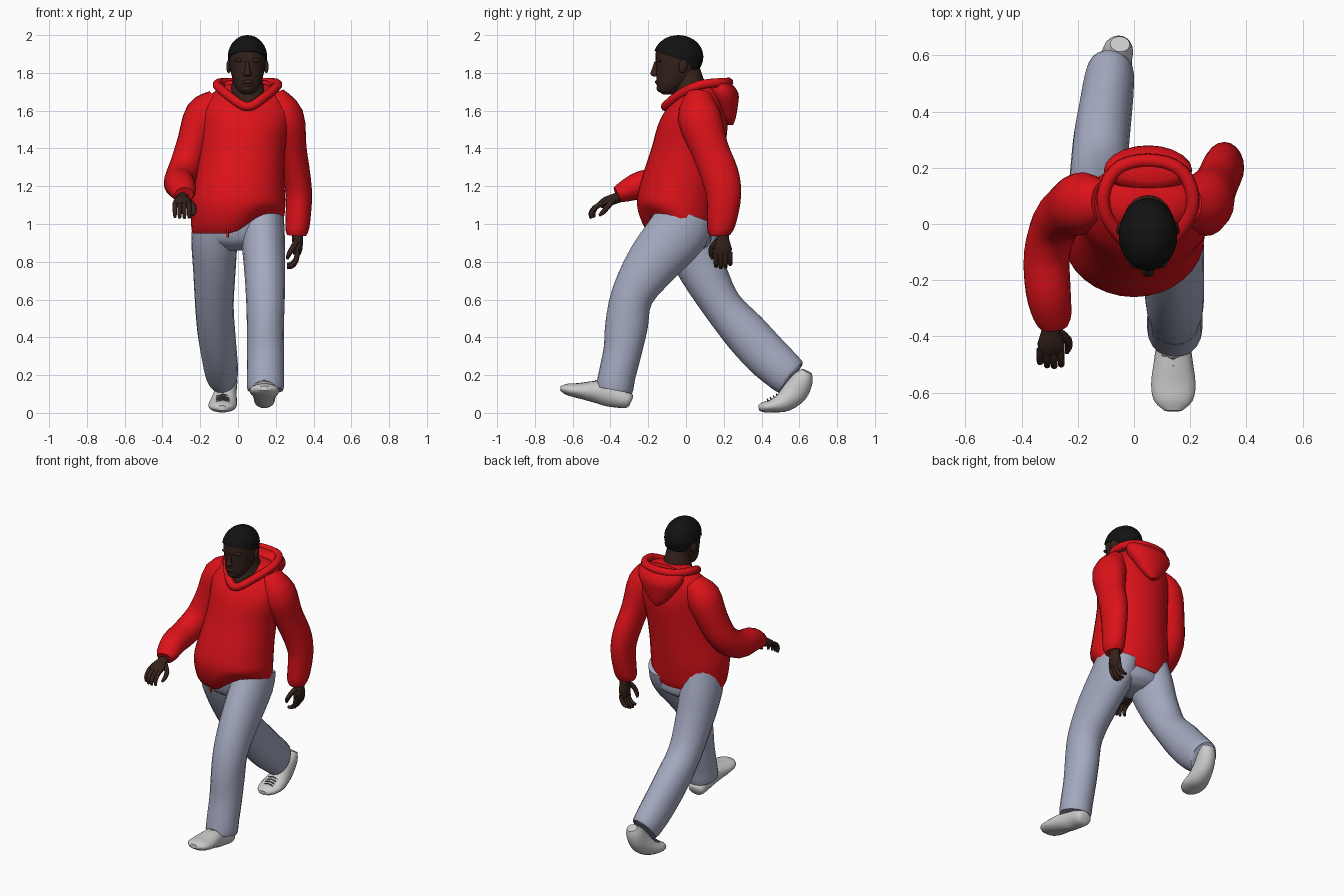
import bpy, bmesh, math
from mathutils import Vector, Matrix


def material(name, rgb):
    m = bpy.data.materials.new(name)
    m.diffuse_color = (*rgb, 1)
    return m


RED = material("red_cloth", (0.72, 0.006, 0.01))
BLUE = material("grey_blue_cloth", (0.37, 0.40, 0.53))
SKIN = material("skin", (0.035, 0.016, 0.011))
HAIR = material("hair", (0.006, 0.006, 0.006))
SHOE = material("shoe_white", (0.68, 0.68, 0.67))
LACE = material("lace_grey", (0.15, 0.15, 0.15))


def finish(obj, mat, angle=50):
    obj.data.materials.append(mat)
    bpy.ops.object.select_all(action='DESELECT')
    obj.select_set(True)
    bpy.context.view_layer.objects.active = obj
    bpy.ops.object.shade_smooth_by_angle(angle=math.radians(angle))
    return obj


def smooth_path(pts, steps):
    """Catmull-Rom samples through rows of (x, y, z, half width, half depth)."""
    out = []
    for i in range(len(pts) - 1):
        p = [pts[max(i - 1, 0)], pts[i], pts[i + 1], pts[min(i + 2, len(pts) - 1)]]
        for s in range(steps):
            t = s / steps
            out.append([0.5 * (2 * b + (c - a) * t + (2 * a - 5 * b + 4 * c - d) * t * t
                               + (3 * b - a - 3 * c + d) * t ** 3) for a, b, c, d in zip(*p)])
    return out + [list(pts[-1])]


def loft(name, paths, mat, n=20, steps=3, flat=False, matrix=None, edit=None):
    """Elliptical sections swept along one or more paths, capped at both ends."""
    bm = bmesh.new()
    for pts in paths:
        rows = smooth_path(pts, steps)
        cs = [Vector(r[:3]) for r in rows]
        prev = None
        for i, r in enumerate(rows):
            t = (cs[min(i + 1, len(cs) - 1)] - cs[max(i - 1, 0)]).normalized()
            if flat:
                t = Vector((0, 0, 1))
            u = (Vector((1, 0, 0)) - t * t.x).normalized()
            v = t.cross(u)
            a, b = max(r[3], 0.002), max(r[4], 0.002)
            ring = [bm.verts.new(cs[i] + u * a * math.cos(k * math.tau / n) + v * b * math.sin(k * math.tau / n))
                    for k in range(n)]
            if prev:
                for k in range(n):
                    bm.faces.new((prev[k], prev[(k + 1) % n], ring[(k + 1) % n], ring[k]))
            else:
                bm.faces.new(ring[::-1])
            prev = ring
        bm.faces.new(prev)
    if edit:
        for v in bm.verts:
            edit(v)
    if matrix:
        bm.transform(matrix)
    bmesh.ops.recalc_face_normals(bm, faces=bm.faces[:])
    me = bpy.data.meshes.new(name)
    bm.to_mesh(me)
    bm.free()
    obj = bpy.data.objects.new(name, me)
    bpy.context.collection.objects.link(obj)
    return finish(obj, mat)


def ball(name, loc, size, mat, rot=(0, 0, 0)):
    bpy.ops.mesh.primitive_uv_sphere_add(segments=20, ring_count=12, location=loc, rotation=rot)
    obj = bpy.context.object
    obj.name, obj.scale = name, size
    return finish(obj, mat)


def cord(name, pts, depth, mat, cyclic=False):
    cu = bpy.data.curves.new(name, 'CURVE')
    cu.dimensions, cu.bevel_depth, cu.bevel_resolution, cu.resolution_u = '3D', depth, 2, 4
    sp = cu.splines.new('NURBS' if cyclic else 'POLY')
    sp.points.add(len(pts) - 1)
    for p, co in zip(sp.points, pts):
        p.co = (*co, 1)
    sp.use_cyclic_u, sp.order_u = cyclic, 3
    cu.materials.append(mat)
    obj = bpy.data.objects.new(name, cu)
    bpy.context.collection.objects.link(obj)


def clamp(v):
    return min(1, max(0, v))


# Hoodie body with belly; hem lifted over the leading thigh
def lift_hem(v):
    x, y, z = v.co
    v.co.z += 0.1 * clamp((1.14 - z) / 0.17) * clamp((x + 0.02) / 0.14) * clamp((0.14 - y) / 0.22)


loft("hoodie_body", [[(0, -.03, .98, .2, .13), (0, -.03, .95, .24, .17), (0, -.043, 1.03, .25, .202),
     (0, -.043, 1.13, .25, .217), (.01, -.022, 1.25, .235, .21), (.025, .012, 1.4, .225, .195),
     (.04, .035, 1.52, .235, .185), (.04, .05, 1.6, .24, .16), (.045, .07, 1.67, .205, .125),
     (.05, .08, 1.73, .13, .085), (.05, .08, 1.745, .06, .04)]], RED, n=32, flat=True, edit=lift_hem)
cord("zip_pull", [(-.055, -.21, .98), (-.055, -.205, .93)], .007, RED)

# Hood: collar roll and hanging bag
cord("hood_collar", [(.05, -.125, 1.605), (-.04, -.06, 1.67), (-.125, .06, 1.74), (-.08, .2, 1.75), (.05, .235, 1.75),
     (.18, .2, 1.75), (.225, .06, 1.74), (.14, -.06, 1.67)], .025, RED, True)
loft("hood_bag", [[(.05, .235, 1.525, .02, .015), (.05, .225, 1.56, .065, .038), (.05, .21, 1.63, .12, .065),
     (.05, .195, 1.69, .155, .083), (.05, .185, 1.74, .15, .06), (.05, .18, 1.76, .11, .03)]], RED, flat=True)

# Sleeves: one swings forward, one hangs back
loft("forward_sleeve", [[(-.11, .08, 1.66, .06, .07), (-.18, .075, 1.58, .1, .11), (-.235, .05, 1.43, .088, .1),
     (-.28, 0, 1.3, .085, .09), (-.31, -.11, 1.225, .082, .085), (-.305, -.24, 1.205, .08, .075),
     (-.29, -.33, 1.17, .068, .055), (-.285, -.365, 1.155, .05, .042)]], RED)
loft("rear_sleeve", [[(.19, .07, 1.68, .06, .07), (.25, .07, 1.57, .098, .115), (.285, .125, 1.4, .078, .1),
     (.31, .18, 1.26, .073, .1), (.322, .2, 1.15, .07, .092), (.318, .19, 1.03, .066, .08),
     (.312, .18, .97, .062, .068), (.31, .18, .94, .05, .055)]], RED)

# Hands with curled fingers and thumb, modelled hanging down then placed
hand = [[(0, 0, .03, .03, .034), (0, 0, -.02, .028, .035), (0, 0, -.07, .027, .05), (-.005, 0, -.105, .018, .046)]]
for i in range(4):
    y, s = -.036 + .025 * i, (.92, 1, .96, .8)[i]
    hand.append([(0, y, -.09, .014, .013), (-.008, y, -.09 - .045 * s, .013, .013),
                 (-.03, y, -.09 - .075 * s, .012, .012), (-.056, y, -.09 - .08 * s, .008, .008)])
hand.append([(-.005, -.03, -.03, .016, .016), (-.025, -.06, -.065, .015, .015),
             (-.045, -.062, -.1, .013, .013), (-.055, -.055, -.125, .007, .007)])
loft("rear_hand", hand, SKIN, n=10, steps=2, matrix=Matrix.Translation((.315, .195, .94)))
turn = Matrix(((0, -1, 0), (0, 0, 1), (1, 0, 0))).to_4x4()
loft("forward_hand", hand, SKIN, n=10, steps=2, matrix=Matrix.Translation((-.295, -.36, 1.14))
     @ Matrix.Rotation(math.radians(20), 4, 'X') @ turn)

# Trousers
loft("trouser_seat", [[(0, 0, .86, .1, .08), (0, -.005, .9, .2, .135), (0, -.015, .96, .235, .15),
     (0, -.02, 1.06, .235, .16)]], BLUE, n=28, flat=True)
loft("forward_trouser_leg", [[(.125, 0, 1.05, .115, .15), (.13, -.04, .96, .117, .16), (.14, -.18, .79, .11, .14),
     (.145, -.285, .62, .103, .112), (.145, -.315, .46, .098, .113), (.145, -.335, .33, .098, .102),
     (.145, -.365, .2, .098, .098), (.145, -.38, .12, .094, .096), (.145, -.375, .15, .06, .06)]], BLUE)
loft("rear_trouser_leg", [[(-.12, -.02, 1.05, .115, .15), (-.125, .02, .92, .122, .145), (-.125, .09, .75, .112, .125),
     (-.125, .19, .57, .102, .105), (-.115, .31, .43, .1, .117), (-.1, .42, .31, .095, .118),
     (-.09, .5, .235, .09, .112), (-.082, .555, .185, .078, .1), (-.085, .53, .21, .05, .06)]], BLUE)

# Shoes and laces
loft("forward_shoe", [[(.14, -.29, .06, .03, .025), (.14, -.31, .068, .055, .046), (.14, -.4, .1, .058, .068),
     (.14, -.48, .112, .068, .058), (.14, -.57, .118, .079, .04), (.14, -.63, .125, .068, .03),
     (.14, -.665, .13, .03, .012)]], SHOE)
loft("rear_shoe", [[(-.085, .385, .025, .03, .014), (-.085, .41, .03, .058, .027), (-.083, .46, .038, .075, .036),
     (-.075, .52, .06, .07, .055), (-.065, .58, .115, .058, .068), (-.055, .62, .18, .052, .055),
     (-.05, .64, .22, .035, .03)]], SHOE)
for i in range(5):
    y, z = -.44 - .026 * i, .176 - .006 * i
    cord("forward_lace", [(.1, y, z - .012), (.14, y - .012, z), (.18, y + .004, z - .012)], .004, LACE)
    y, z = .5 - .016 * i, .108 - .009 * i
    cord("rear_lace", [(-.115, y, z - .012), (-.08, y - .005, z), (-.045, y, z - .012)], .004, LACE)

# Neck and head
loft("neck", [[(.05, .025, 1.58, .03, .1), (.05, .025, 1.64, .07, .108), (.05, .03, 1.69, .1, .095),
     (.05, .02, 1.75, .08, .08), (.05, -.01, 1.85, .07, .075)]], SKIN, flat=True)
loft("head", [[(.05, -.095, 1.685, .022, .022), (.05, -.092, 1.7, .045, .05), (.05, -.075, 1.735, .068, .08),
     (.05, -.053, 1.78, .082, .104), (.05, -.042, 1.83, .093, .116), (.05, -.04, 1.88, .097, .121),
     (.05, -.04, 1.93, .092, .116), (.05, -.04, 1.97, .066, .088), (.05, -.04, 1.985, .03, .04)]],
     SKIN, n=28, flat=True)
loft("nose", [[(.05, -.155, 1.86, .009, .012), (.05, -.165, 1.82, .013, .016), (.05, -.168, 1.793, .022, .021),
     (.05, -.158, 1.78, .014, .012)]], SKIN, n=12, flat=True)
ball("lips", (.05, -.148, 1.752, ), (.03, .016, .013), SKIN)
ball("chin", (.05, -.138, 1.718), (.03, .018, .02), SKIN)
for s in (-1, 1):
    ball("brow", (.05 + s * .038, -.142, 1.867), (.03, .016, .01), SKIN, (0, s * .1, 0))
    ball("ear", (.05 + s * .098, -.015, 1.835), (.013, .024, .036), SKIN, (-.2, 0, s * .3))

# Hair cap, trimmed along a sloping hairline
bm = bmesh.new()
bmesh.ops.create_uvsphere(bm, u_segments=32, v_segments=20, radius=1)
bm.transform(Matrix.Translation((.05, -.04, 1.885)) @ Matrix.Diagonal((.104, .132, .115, 1)))
bmesh.ops.bisect_plane(bm, geom=bm.verts[:] + bm.edges[:] + bm.faces[:], plane_co=(.05, .06, 1.835),
                       plane_no=(0, .36, 1), clear_inner=True)
bmesh.ops.holes_fill(bm, edges=[e for e in bm.edges if e.is_boundary])
me = bpy.data.meshes.new("hair")
bm.to_mesh(me)
bm.free()
hair = bpy.data.objects.new("hair", me)
bpy.context.collection.objects.link(hair)
finish(hair, HAIR)
ball("nape_hair", (.05, .025, 1.845), (.082, .055, .045), HAIR)
